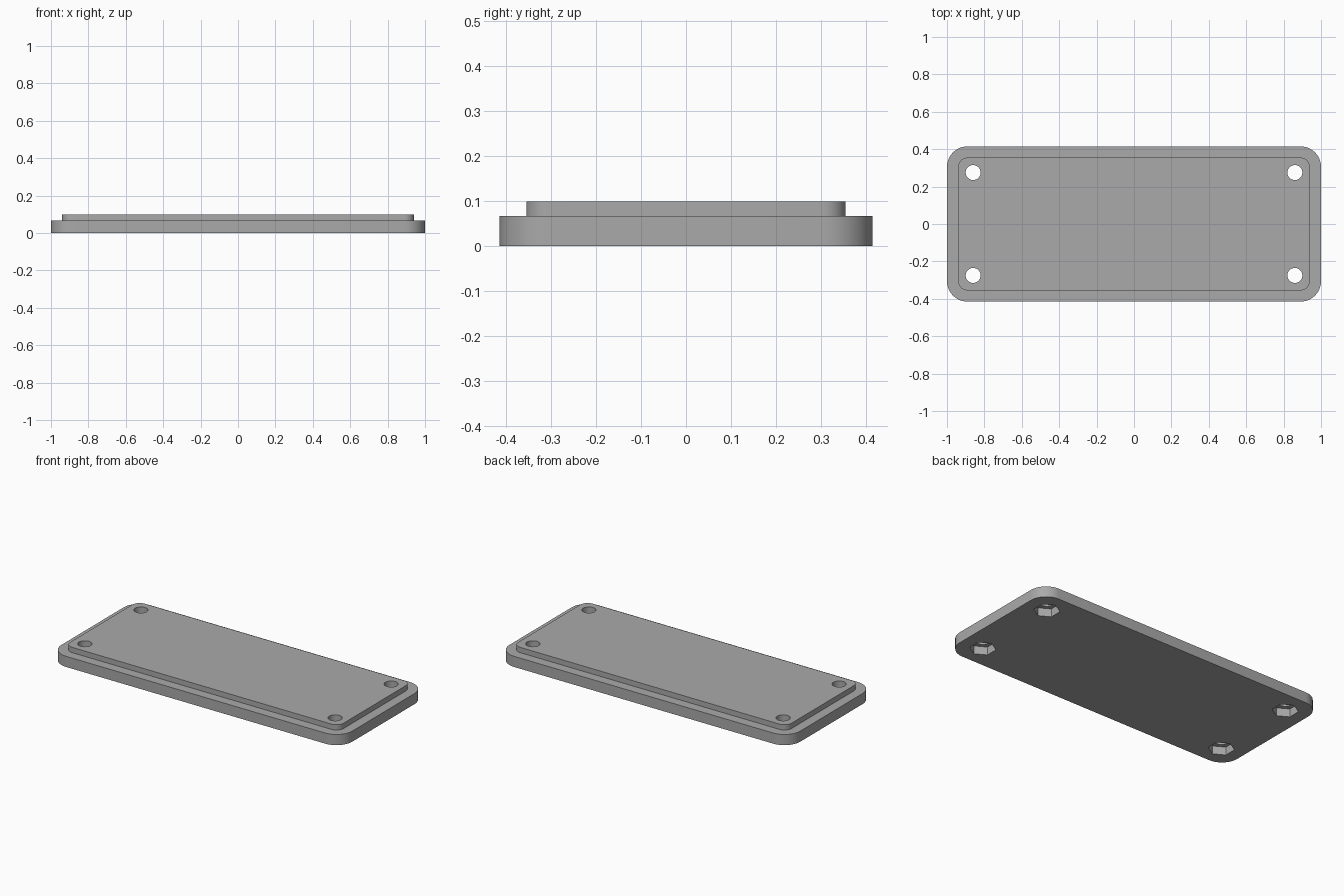
import bpy, bmesh, math

if "Cube" in bpy.data.objects:
    bpy.data.objects.remove(bpy.data.objects["Cube"])

grey = bpy.data.materials.new("plain grey")
grey.diffuse_color = (0.40, 0.40, 0.40, 1)
grey.use_nodes = True
grey.node_tree.nodes["Principled BSDF"].inputs["Base Color"].default_value = grey.diffuse_color


def prism(name, pts, z0, z1):
    """Extrude a closed outline from z0 to z1."""
    bm = bmesh.new()
    face = bm.faces.new([bm.verts.new((x, y, z0)) for x, y in pts])
    ext = bmesh.ops.extrude_face_region(bm, geom=[face])
    for v in ext["geom"]:
        if isinstance(v, bmesh.types.BMVert):
            v.co.z = z1
    bmesh.ops.recalc_face_normals(bm, faces=bm.faces)
    me = bpy.data.meshes.new(name)
    bm.to_mesh(me)
    bm.free()
    me.materials.append(grey)
    ob = bpy.data.objects.new(name, me)
    bpy.context.collection.objects.link(ob)
    return ob


def rounded_rect(hx, hy, r, n=12):
    pts = []
    for k, (sx, sy) in enumerate([(1, 1), (-1, 1), (-1, -1), (1, -1)]):
        for i in range(n + 1):
            a = math.pi / 2 * (k + i / n)
            pts.append((sx * (hx - r) + r * math.cos(a), sy * (hy - r) + r * math.sin(a)))
    return pts


def circle(cx, cy, r, n, start=0.0):
    return [(cx + r * math.cos(start + math.tau * i / n),
             cy + r * math.sin(start + math.tau * i / n)) for i in range(n)]


def boolean(ob, other, op):
    m = ob.modifiers.new(op.lower(), 'BOOLEAN')
    m.operation, m.solver, m.object = op, 'EXACT', other
    bpy.context.view_layer.objects.active = ob
    bpy.ops.object.modifier_apply(modifier=m.name)
    bpy.data.objects.remove(other)


# lid plate with the raised inner step
lid = prism("lid_plate", rounded_rect(1.0, 0.415, 0.11), 0, 0.066)
boolean(lid, prism("raised_step", rounded_rect(0.94, 0.355, 0.05), 0.03, 0.099), 'UNION')

# screw holes right through, with hexagonal nut pockets underneath
for sx in (-1, 1):
    for sy in (-1, 1):
        x, y = sx * 0.86, sy * 0.275
        boolean(lid, prism("screw_hole", circle(x, y, 0.04, 32), -0.1, 0.2), 'DIFFERENCE')
        boolean(lid, prism("nut_pocket", circle(x, y, 0.074, 6, math.pi / 2), -0.1, 0.05), 'DIFFERENCE')

bpy.ops.object.select_all(action='DESELECT')
lid.select_set(True)
bpy.context.view_layer.objects.active = lid
bpy.ops.object.shade_smooth_by_angle(angle=math.radians(30))
